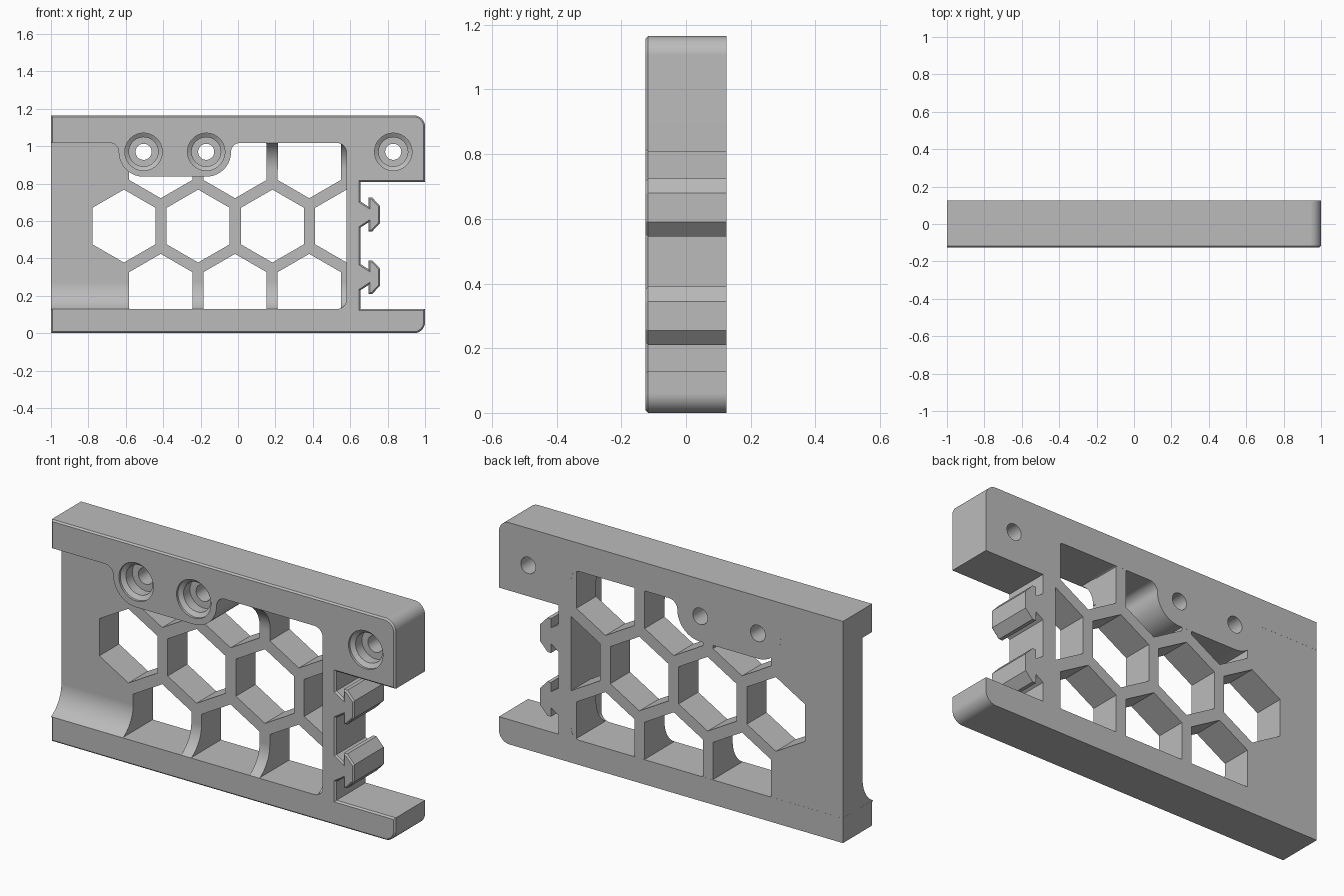
import bpy, bmesh, math

cube = bpy.data.objects.get("Cube")
if cube:
    bpy.data.objects.remove(cube, do_unlink=True)

grey = bpy.data.materials.new("plain grey")
grey.use_nodes = True
grey.diffuse_color = (0.5, 0.5, 0.5, 1)
grey.node_tree.nodes["Principled BSDF"].inputs["Base Color"].default_value = (0.5, 0.5, 0.5, 1)

FRONT, BACK = -0.125, 0.125
HEIGHT = 1.165
FLOOR_Y = -0.039               # front face of the recessed web
WIN_BOTTOM, WIN_TOP = 0.13, 1.017


def arc(cx, cz, r, a0, a1, n=10):
    """Points on an arc, angles in degrees."""
    angles = [math.radians(a0 + (a1 - a0) * i / n) for i in range(n + 1)]
    return [(cx + r * math.cos(a), cz + r * math.sin(a)) for a in angles]


def to_object(name, bm):
    bmesh.ops.recalc_face_normals(bm, faces=bm.faces[:])
    mesh = bpy.data.meshes.new(name)
    bm.to_mesh(mesh)
    bm.free()
    mesh.materials.append(grey)
    ob = bpy.data.objects.new(name, mesh)
    bpy.context.collection.objects.link(ob)
    return ob


def prism(name, pts, a, b, axis="y", chamfer=0):
    """Extrude a profile (x,z along y, or y,z along x) from a to b."""
    bm = bmesh.new()
    place = (lambda p, d: (p[0], d, p[1])) if axis == "y" else (lambda p, d: (d, p[0], p[1]))
    ends = [[bm.verts.new(place(p, d)) for p in pts] for d in (a, b)]
    near = bm.faces.new(ends[0])
    bm.faces.new(ends[1][::-1])
    n = len(pts)
    for i in range(n):
        j = (i + 1) % n
        bm.faces.new((ends[0][j], ends[0][i], ends[1][i], ends[1][j]))
    bmesh.ops.recalc_face_normals(bm, faces=bm.faces[:])
    if chamfer:
        bmesh.ops.bevel(bm, geom=list(near.edges), offset=chamfer, segments=1,
                        profile=0.5, affect="EDGES", clamp_overlap=False)
    return to_object(name, bm)


def lathe(name, cx, cz, rings, n=40):
    """Solid of revolution about a line along y; rings are (radius, y)."""
    bm = bmesh.new()
    loops = [[bm.verts.new((cx + r * math.cos(2 * math.pi * k / n), y,
                            cz + r * math.sin(2 * math.pi * k / n))) for k in range(n)]
             for r, y in rings]
    bm.faces.new(loops[0])
    bm.faces.new(loops[-1][::-1])
    for p, q in zip(loops, loops[1:]):
        for k in range(n):
            bm.faces.new((p[k], p[(k + 1) % n], q[(k + 1) % n], q[k]))
    return to_object(name, bm)


def cut(ob, cutter):
    cutter.hide_render = True
    mod = ob.modifiers.new("cut", "BOOLEAN")
    mod.operation = "DIFFERENCE"
    mod.solver = "EXACT"
    mod.object = cutter
    bpy.context.view_layer.objects.active = ob
    bpy.ops.object.modifier_apply(modifier=mod.name)
    bpy.data.objects.remove(cutter, do_unlink=True)


def finish(ob):
    bpy.ops.object.select_all(action="DESELECT")
    ob.select_set(True)
    bpy.context.view_layer.objects.active = ob
    bpy.ops.object.shade_smooth_by_angle(angle=math.radians(25))
    mod = ob.modifiers.new("even shading", "WEIGHTED_NORMAL")
    mod.keep_sharp = True


# Frame outline with rounded right corners and two barbed teeth
half_tooth = [(0.655, -0.07), (0.698, -0.042), (0.698, -0.09), (0.718, -0.09), (0.76, -0.045)]
tooth = half_tooth + [(x, -z) for x, z in reversed(half_tooth)]
outline = [(-1, 0)] + arc(0.94, 0.06, 0.06, -90, 0) + [(1, 0.13), (0.655, 0.13)]
for centre in (0.30, 0.635):
    outline += [(x, centre + z) for x, z in tooth]
outline += [(0.655, 0.808), (1, 0.808)] + arc(0.94, HEIGHT - 0.06, 0.06, 0, 90) + [(-1, HEIGHT)]
frame = prism("frame", outline, FRONT, BACK, chamfer=0.008)

# Window, open to the left, wrapping around the twin screw boss
BOSS_Z, BOSS_R, F = 0.97, 0.133, 0.047
window = [(-1.1, WIN_BOTTOM)]
window += arc(0.53, WIN_BOTTOM + 0.05, 0.05, -90, 0)
window += arc(0.53, WIN_TOP - 0.05, 0.05, 0, 90)
window += arc(-0.17 + BOSS_R + F, BOSS_Z, F, 90, 180)
window += arc(-0.17, BOSS_Z, BOSS_R, 0, -90, 14)[1:]
window += arc(-0.505, BOSS_Z, BOSS_R, -90, -180, 14)
window += arc(-0.505 - BOSS_R - F, BOSS_Z, F, 0, 90)[1:]
window += [(-1.1, WIN_TOP)]
cut(frame, prism("window_cutter", window, -0.3, 0.3))

# Counterbored screw holes
for x in (-0.505, -0.17, 0.83):
    cut(frame, lathe("screw_cutter", x, BOSS_Z,
                     [(0.1, -0.2), (0.1, -0.113), (0.078, -0.098), (0.078, -0.045),
                      (0.043, -0.045), (0.043, 0.2)]))
finish(frame)

# Recessed web with a curved foot running into the bottom band
R = 0.16
DEPTH = FLOOR_Y - FRONT
SWEEP = math.degrees(math.acos((R - DEPTH) / R))
RISE = R * math.sin(math.radians(SWEEP))
foot = arc(FLOOR_Y - R, WIN_BOTTOM + RISE, R, 0, -SWEEP, 14)
profile = [(FLOOR_Y, 1.05)] + foot + [(-0.1, 0.1), (BACK - 0.0004, 0.1), (BACK - 0.0004, 1.05)]
web = prism("honeycomb_web", profile, -0.9996, 0.62, axis="x")

# Honeycomb openings
HEX_R, PITCH, MID_Z = 0.195, 0.397, 0.573
ROW = PITCH * math.sqrt(3) / 2
cells = [(-0.61 + PITCH * i, MID_Z) for i in range(4)]
cells += [(-0.413 + PITCH * i, MID_Z + s * ROW) for s in (-1, 1) for i in range(3)]
for x, z in cells:
    cut(web, prism("hex_cutter", arc(x, z, HEX_R, 30, 330, 5), -0.3, 0.3))

# Clearance in the web behind the boss screws
for x in (-0.505, -0.17):
    cut(web, lathe("clearance_cutter", x, BOSS_Z, [(0.115, -0.3), (0.115, 0.3)]))
finish(web)

# Curved heads of the upper rib and the right-hand ledge
head = arc(FLOOR_Y - R, WIN_TOP - RISE, R, 0, SWEEP, 14)
head = [(-0.02, WIN_TOP - RISE)] + head + [(-0.1, 1.04), (-0.02, 1.04)]
for name, x0, x1 in (("rib_head", 0.1535, 0.2145), ("ledge_head", 0.551, 0.61)):
    finish(prism(name, head, x0, x1, axis="x"))
